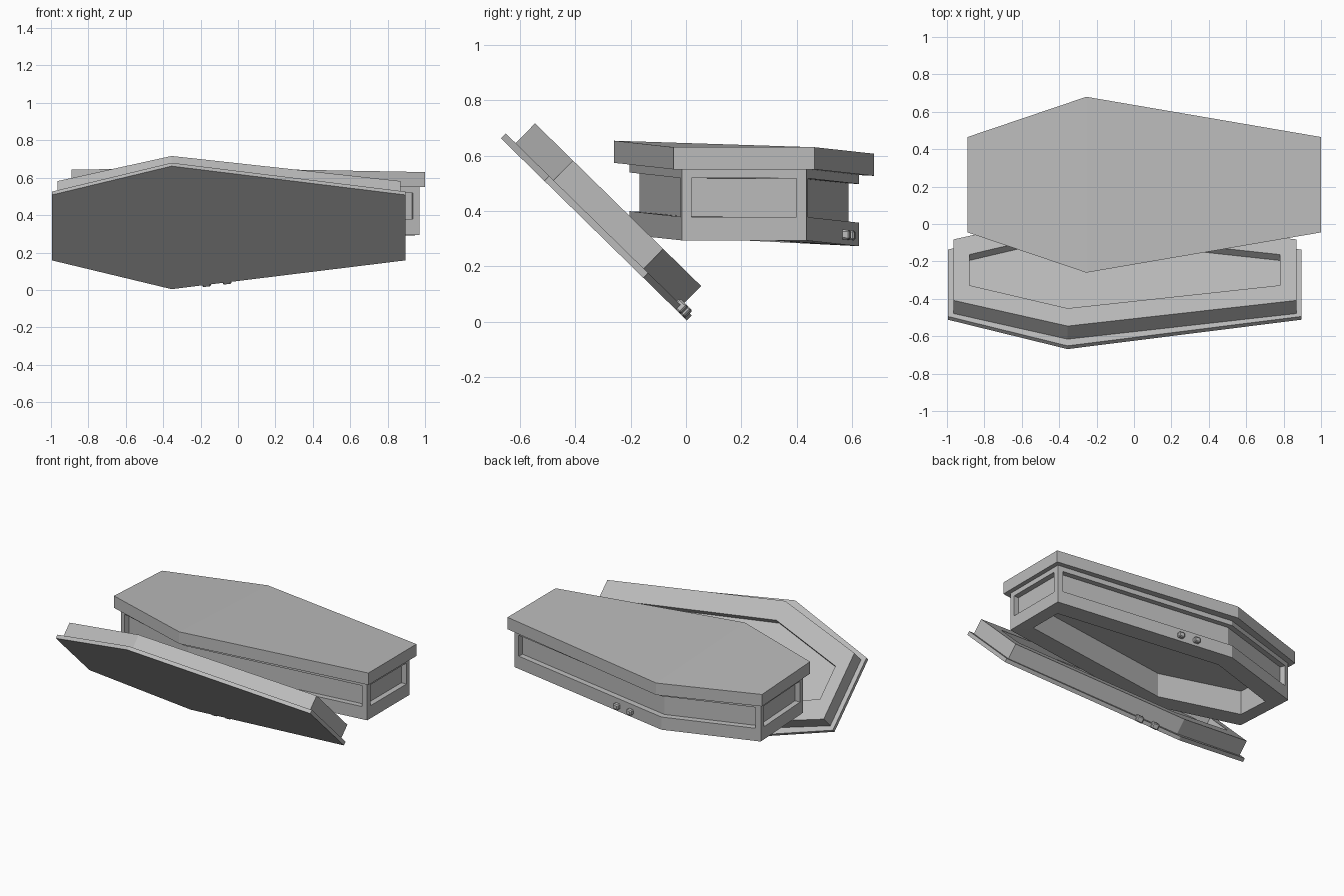
import bpy, bmesh, math
from mathutils import Matrix, Vector

if "Cube" in bpy.data.objects:
    bpy.data.objects.remove(bpy.data.objects["Cube"])

grey = bpy.data.materials.new("stone_grey")
grey.diffuse_color = (0.5, 0.5, 0.5, 1)
grey.use_nodes = True
grey.node_tree.nodes["Principled BSDF"].inputs["Base Color"].default_value = grey.diffuse_color


def finish(name, bm):
    bmesh.ops.recalc_face_normals(bm, faces=bm.faces)
    me = bpy.data.meshes.new(name)
    bm.to_mesh(me)
    bm.free()
    me.materials.append(grey)
    ob = bpy.data.objects.new(name, me)
    bpy.context.collection.objects.link(ob)
    return ob


def hexagon(x0, xm, x1, end, wide):
    """Coffin outline: head end, shoulders, foot end."""
    return [(x0, -end), (xm, -wide), (x1, -end), (x1, end), (xm, wide), (x0, end)]


def stack(layers):
    """Skin a list of (outline, z) loops into one closed shell."""
    bm = bmesh.new()
    loops = [[bm.verts.new((x, y, z)) for x, y in o] for o, z in layers]
    bands = []
    for a, b in zip(loops, loops[1:]):
        bands.append([bm.faces.new((a[i], a[(i + 1) % 6], b[(i + 1) % 6], b[i]))
                      for i in range(6)])
    # end caps, split across the shoulders
    for lp in (loops[0], loops[-1]):
        bm.faces.new((lp[0], lp[1], lp[4], lp[5]))
        bm.faces.new((lp[1], lp[2], lp[3], lp[4]))
    bmesh.ops.recalc_face_normals(bm, faces=bm.faces)
    return bm, bands


def warp(bm):
    """Slight sideways sag that fades out toward the foot end."""
    for v in bm.verts:
        f = min(1, max(0, (1 - v.co.x) / 1.255))
        v.co.z -= 0.05 * f * v.co.y
        v.co.y += 0.21


def clasp(bm, x, y, z, angle, size):
    m = (Matrix.Translation((x, y, z)) @ Matrix.Rotation(angle, 4, 'Z')
         @ Matrix.Diagonal((*size, 1)))
    vs = bmesh.ops.create_cube(bm, size=1, matrix=m)['verts']
    edges = list({e for v in vs for e in v.link_edges})
    bmesh.ops.bevel(bm, geom=edges, offset=0.006, segments=1, affect='EDGES')


# --- upturned coffin: hollow body with recessed panels ---
body = hexagon(-0.86, -0.255, 0.97, 0.225, 0.415)
hollow = hexagon(-0.77, -0.255, 0.88, 0.115, 0.285)
bm, bands = stack([(hollow, 0.455), (hollow, 0.293), (body, 0.293),
                   (body, 0.343), (body, 0.553)])
walls = bands[-1]
for group in ((0, 1), (2,), (3, 4), (5,)):
    faces = [walls[i] for i in group]
    ring = bmesh.ops.inset_region(bm, faces=faces, thickness=0.035, depth=0,
                                  use_even_offset=True)
    bmesh.ops.inset_region(bm, faces=faces, thickness=0.0005, depth=-0.036,
                           use_even_offset=True)
warp(bm)
finish("coffin_body", bm)

# --- overhanging slab on top of the body ---
slab = hexagon(-0.89, -0.255, 1.0, 0.255, 0.47)
bm, _ = stack([(slab, 0.55), (slab, 0.63)])
warp(bm)
finish("coffin_base_slab", bm)

# --- clasps on the back of the body ---
bm = bmesh.new()
for x in (0.0, 0.11):
    y = 0.415 - 0.19 * (x + 0.255) / 1.225
    clasp(bm, x, y + 0.008, 0.327, -0.155, (0.04, 0.035, 0.035))
warp(bm)
finish("body_clasps", bm)

# --- lid leaning against the body ---
lean = Matrix.Translation((0, -0.333, 0.333)) @ Matrix.Rotation(math.radians(-44.4), 4, 'X')
flange = hexagon(-0.995, -0.355, 0.895, 0.25, 0.47)
shell = hexagon(-0.965, -0.355, 0.87, 0.228, 0.42)
recess = hexagon(-0.88, -0.355, 0.78, 0.115, 0.287)
bm, _ = stack([(flange, 0), (flange, 0.025), (shell, 0.025), (shell, 0.125),
               (recess, 0.125), (recess, 0.08)])
bm.transform(lean)
finish("coffin_lid", bm)

# --- clasps on the lower edge of the lid ---
bm = bmesh.new()
for x in (-0.17, -0.06):
    y = 0.47 - 0.22 * (x + 0.355) / 1.25
    clasp(bm, x, y, 0.02, -0.174, (0.045, 0.04, 0.04))
bm.transform(lean)
finish("lid_clasps", bm)
